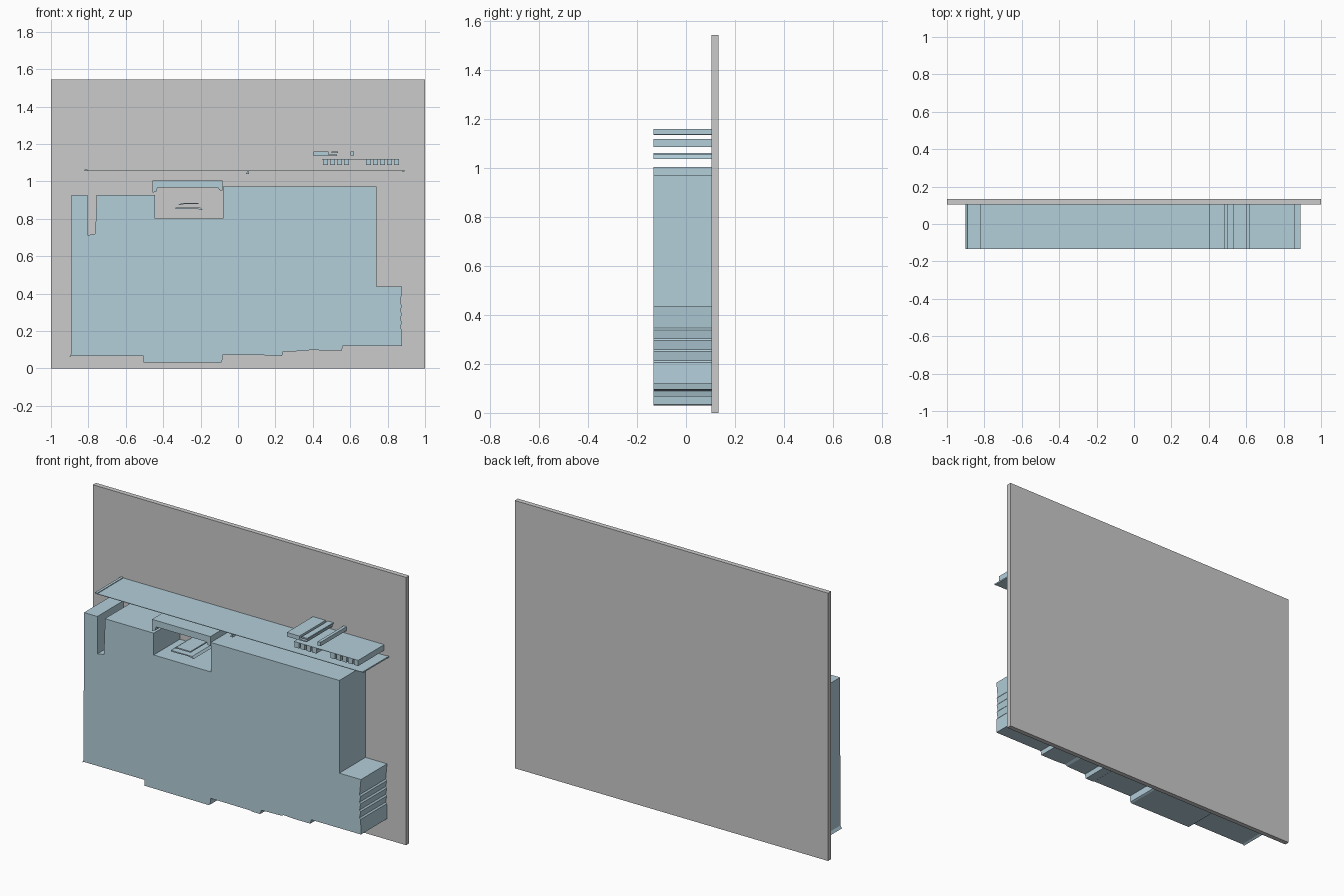
import bpy
import bmesh

FRONT, WALL, BACK = -0.133, 0.105, 0.133

blue = bpy.data.materials.new("blue")
blue.diffuse_color = (0.45, 0.62, 0.70, 1)


def extrude(name, pts, y0=FRONT, y1=WALL, mat=blue):
    """Extrude a closed x-z outline (counter-clockwise from the front) along y."""
    bm = bmesh.new()
    face = bm.faces.new([bm.verts.new((x, y0, z)) for x, z in pts])
    ext = bmesh.ops.extrude_face_region(bm, geom=[face])["geom"]
    verts = [g for g in ext if isinstance(g, bmesh.types.BMVert)]
    bmesh.ops.translate(bm, verts=verts, vec=(0, y1 - y0, 0))
    bmesh.ops.recalc_face_normals(bm, faces=bm.faces)
    mesh = bpy.data.meshes.new(name)
    bm.to_mesh(mesh)
    bm.free()
    obj = bpy.data.objects.new(name, mesh)
    bpy.context.collection.objects.link(obj)
    if mat:
        mesh.materials.append(mat)
    return obj


def block(name, x0, x1, z0, z1, **kw):
    return extrude(name, [(x0, z0), (x1, z0), (x1, z1), (x0, z1)], **kw)


# Backing plate
block("back_plate", -1, 1, 0, 1.545, y0=WALL, y1=BACK, mat=None)

# Main raised body: stepped bottom, ridged right side, open bay and slot on top
ridges = []
for z in (0.21, 0.255, 0.30, 0.343):
    ridges += [(0.876, z - 0.004), (0.869, z + 0.004)]
extrude("raised_body", [
    (-0.902, 0.06), (-0.89, 0.066), (-0.505, 0.066), (-0.505, 0.032),
    (-0.095, 0.03), (-0.085, 0.035), (-0.082, 0.072), (0.175, 0.07),
    (0.18, 0.066), (0.235, 0.066), (0.242, 0.09), (0.37, 0.093),
    (0.385, 0.1), (0.45, 0.096), (0.555, 0.096), (0.56, 0.12),
    (0.878, 0.12)] + ridges + [
    (0.878, 0.437), (0.74, 0.437), (0.74, 0.972), (-0.08, 0.972),
    (-0.08, 0.802), (-0.445, 0.802), (-0.445, 0.928), (-0.757, 0.928),
    (-0.757, 0.88), (-0.763, 0.72), (-0.805, 0.712), (-0.805, 0.928),
    (-0.89, 0.928), (-0.893, 0.075)])

# Bar with short lips over the open bay
extrude("bay_bar", [
    (-0.456, 0.94), (-0.437, 0.945), (-0.43, 0.968), (-0.108, 0.968),
    (-0.1, 0.953), (-0.083, 0.95), (-0.083, 1.005), (-0.456, 1.005)])

# Slim shelves inside the bay
extrude("upper_bay_shelf", [
    (-0.32, 0.873), (-0.29, 0.878), (-0.21, 0.878), (-0.21, 0.885), (-0.3, 0.885)])
extrude("lower_bay_shelf", [
    (-0.335, 0.851), (-0.23, 0.854), (-0.19, 0.847), (-0.2, 0.859), (-0.335, 0.859)])

# Long thin sheet above the body, with its small wedge and end bead
block("thin_sheet", -0.815, 0.888, 1.056, 1.059)
extrude("wedge", [(0.04, 1.038), (0.06, 1.038), (0.055, 1.058)])
block("end_bead", 0.878, 0.89, 1.054, 1.062)
block("left_bead", -0.82, -0.805, 1.056, 1.063)

# Plain blocks in the upper cluster
block("cluster_sheet", 0.45, 0.86, 1.117, 1.120)
block("upper_block", 0.405, 0.485, 1.136, 1.160)
block("upper_ledge", 0.485, 0.53, 1.136, 1.143)
block("upper_tab", 0.50, 0.535, 1.152, 1.160)
block("upper_post", 0.602, 0.620, 1.137, 1.160)

# Repeated plain teeth below the cluster sheet
for start, count in ((0.455, 4), (0.685, 5)):
    for i in range(count):
        x = start + i * 0.037
        block("cluster_tooth", x, x + 0.027, 1.087, 1.117)
